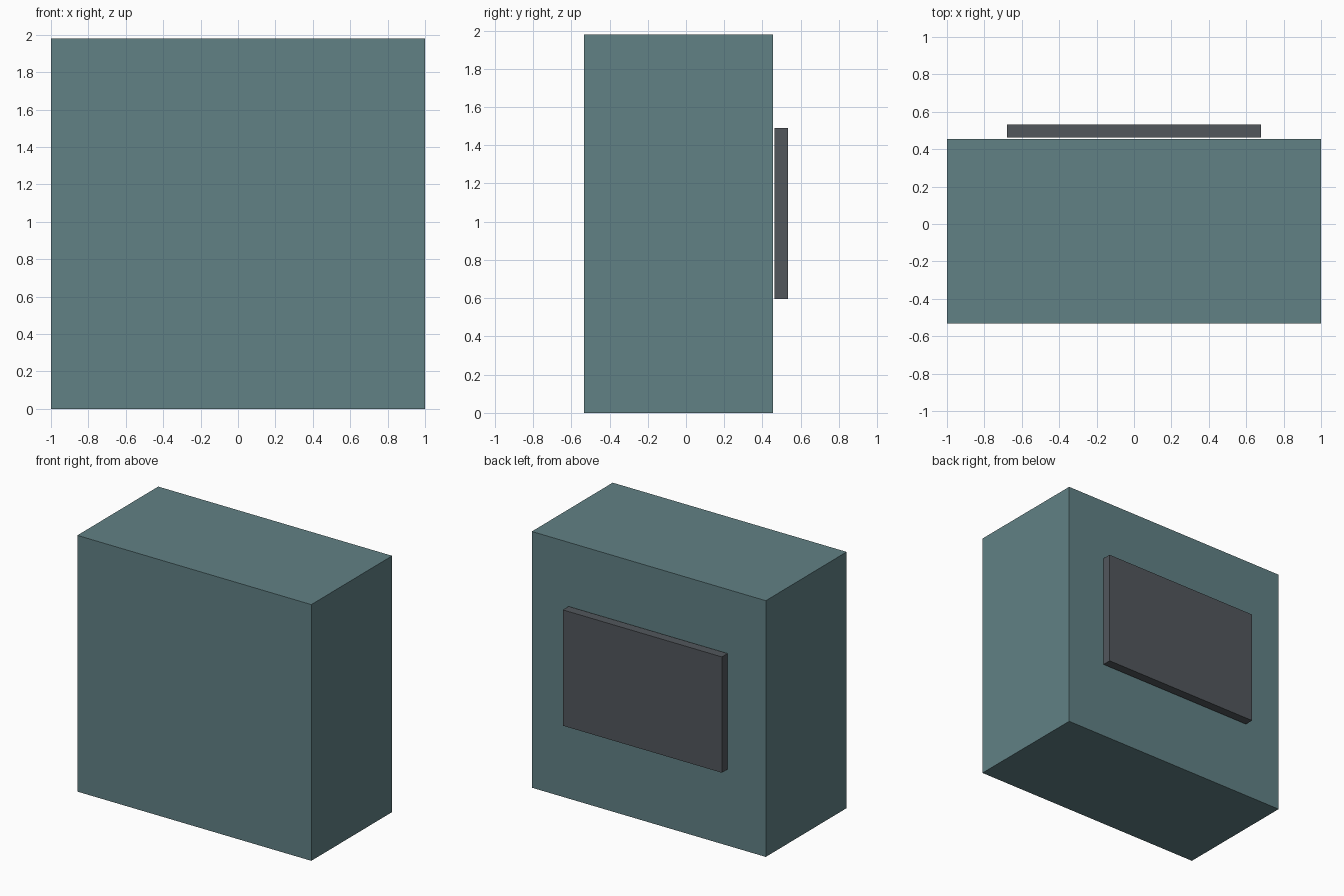
import bpy

if "Cube" in bpy.data.objects:
    bpy.data.objects.remove(bpy.data.objects["Cube"])


def material(name, rgb):
    mat = bpy.data.materials.new(name)
    mat.diffuse_color = (*rgb, 1.0)
    mat.use_nodes = True
    mat.node_tree.nodes["Principled BSDF"].inputs["Base Color"].default_value = mat.diffuse_color
    return mat


def box(name, low, high, mat):
    """Axis-aligned box between two opposite corners."""
    size = [h - l for l, h in zip(low, high)]
    centre = [(l + h) / 2 for l, h in zip(low, high)]
    bpy.ops.mesh.primitive_cube_add(size=1, location=centre)
    obj = bpy.context.object
    obj.name = name
    obj.scale = size
    bpy.ops.object.transform_apply(location=False, rotation=False, scale=True)
    obj.data.materials.append(mat)
    return obj


teal = material("teal", (0.12, 0.22, 0.235))
charcoal = material("charcoal", (0.085, 0.095, 0.108))

# Main cabinet block
box("cabinet_body", (-1.0, -0.533, 0.0), (1.0, 0.454, 1.98), teal)

# Thin panel floating just off the back face
box("back_panel", (-0.68, 0.463, 0.595), (0.68, 0.533, 1.49), charcoal)
